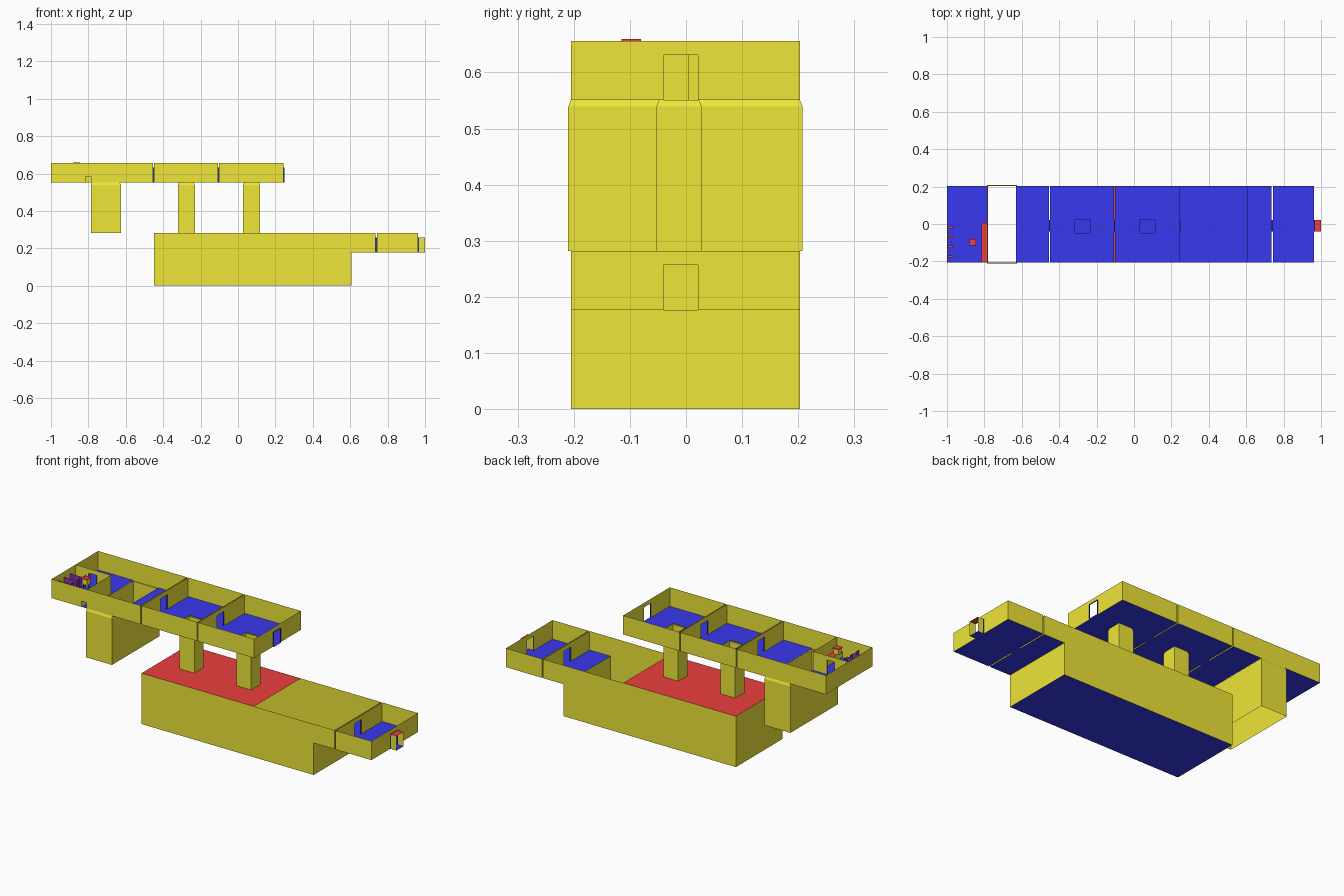
import bpy

if "Cube" in bpy.data.objects:
    bpy.data.objects.remove(bpy.data.objects["Cube"])

def mat(name, c):
    m = bpy.data.materials.new(name)
    m.diffuse_color = (*c, 1)
    m.use_nodes = True
    m.node_tree.nodes["Principled BSDF"].inputs["Base Color"].default_value = m.diffuse_color
    return m

WALL = mat("wall_yellow", (0.86, 0.79, 0.04))
FLOOR = mat("floor_blue", (0.04, 0.04, 0.86))
CEIL = mat("ceiling_red", (0.85, 0.05, 0.05))
JAMB = mat("jamb_navy", (0.03, 0.03, 0.35))
STALL = mat("stall_purple", (0.25, 0.03, 0.45))

def mesh(name, verts, faces, m):
    me = bpy.data.meshes.new(name)
    me.from_pydata(verts, [], faces)
    me.materials.append(m)
    ob = bpy.data.objects.new(name, me)
    bpy.context.collection.objects.link(ob)
    return ob

def sheet(name, axis, pos, u, v, m, holes=()):
    """Thin rectangle across one axis, with rectangular holes (u0, u1, v0, v1)."""
    us = sorted({*u, *[h[i] for h in holes for i in (0, 1)]})
    vs = sorted({*v, *[h[i] for h in holes for i in (2, 3)]})
    verts = []
    for b in vs:
        for a in us:
            p = [a, b]
            p.insert(axis, pos)
            verts.append(p)
    n, faces = len(us), []
    for j in range(len(vs) - 1):
        for i in range(n - 1):
            cu, cv = (us[i] + us[i + 1]) / 2, (vs[j] + vs[j + 1]) / 2
            if not any(h[0] < cu < h[1] and h[2] < cv < h[3] for h in holes):
                k = j * n + i
                faces.append((k, k + 1, k + 1 + n, k + n))
    return mesh(name, verts, faces, m)

def box(name, x, y, z, m):
    v = [(a, b, c) for c in z for b in y for a in x]
    f = [(0, 2, 3, 1), (4, 5, 7, 6), (0, 1, 5, 4), (1, 3, 7, 5), (3, 2, 6, 7), (2, 0, 4, 6)]
    return mesh(name, v, f, m)

DY = (-0.04, 0.021)          # doorway span in y
Y = (-0.205, 0.203)          # room span in y
UZ, LZ = (0.551, 0.656), (0.177, 0.282)

def door(z):
    return (*DY, z, z + 0.08)

def doorway(name, x0, x1, z):
    for s, y in zip(("front", "back"), DY):
        sheet(f"{name}_jamb_{s}", 1, y, (x0, x1), (z, z + 0.08), JAMB)
    sheet(name + "_lintel", 2, z + 0.08, (x0, x1), DY, JAMB)
    sheet(name + "_sill", 2, z, (x0, x1), DY, FLOOR)

def room(name, x, z, left=None, right=None, floor_holes=(), front_holes=()):
    """Open-topped room; left/right list doorway holes, None leaves that side open."""
    sheet(name + "_floor", 2, z[0], x, Y, FLOOR, floor_holes)
    sheet(name + "_front_wall", 1, Y[0], x, z, WALL, front_holes)
    sheet(name + "_back_wall", 1, Y[1], x, z, WALL)
    for side, px, holes in (("left", x[0], left), ("right", x[1], right)):
        if holes is not None:
            sheet(f"{name}_{side}_wall", 0, px, Y, z, WALL, holes)

# Upper storey rooms
shafts = [(-0.316, -0.236), (0.033, 0.113)]
SY = (-0.048, 0.023)
ud = [door(UZ[0])]
VENT = (-0.815, -0.785)
room("upper_left_room", (-1, -0.455), UZ, [], ud, [(-0.782, -0.63, *Y)],
     [(*VENT, UZ[0], UZ[0] + 0.032)])
room("upper_middle_room", (-0.448, -0.107), UZ, ud, ud, [(*shafts[0], *SY)])
room("upper_right_room", (-0.101, 0.243), UZ, ud, ud, [(*shafts[1], *SY)])
doorway("upper_door_1", -0.455, -0.448, UZ[0])
doorway("upper_door_2", -0.107, -0.101, UZ[0])
doorway("upper_door_3", 0.243, 0.249, UZ[0])

# Tapered vertical shafts
def shaft(name, x, y, bot, top, t=0.005):
    v = []
    for z, d in ((bot, 0), (top - 0.012, 0), (top, t)):
        v += [(x[0] + d, y[0] + d, z), (x[1] - d, y[0] + d, z),
              (x[1] - d, y[1] - d, z), (x[0] + d, y[1] - d, z)]
    f = [(r + i, r + (i + 1) % 4, r + 4 + (i + 1) % 4, r + 4 + i) for r in (0, 4) for i in range(4)]
    mesh(name, v, f, WALL)

for i, s in enumerate(shafts):
    shaft(f"small_shaft_{i}", (s[0] - 0.005, s[1] + 0.005), (-0.053, 0.028), LZ[1], UZ[0])
shaft("large_shaft", (-0.786, -0.626), (-0.21, 0.208), LZ[1], UZ[0])

# Lower hall, with red ceiling over its left part
HX = (-0.448, 0.608)
room("lower_hall", HX, (0, LZ[1]), [])
sheet("lower_hall_right_wall", 0, HX[1], Y, (0, LZ[0]), WALL)
sheet("lower_hall_ceiling", 2, LZ[1], (HX[0], 0.243), Y, CEIL, [(*s, *SY) for s in shafts])

# Raised ledge, end room and entry booth
ld = [door(LZ[0])]
room("ledge", (HX[1], 0.735), LZ, None, ld)
room("lower_end_room", (0.742, 0.962), LZ, ld, ld)
doorway("lower_door_1", 0.735, 0.742, LZ[0])
doorway("lower_door_2", 0.962, 0.968, LZ[0])
for s, y in zip(("front", "back"), DY):
    sheet(f"booth_{s}_wall", 1, y, (0.968, 1.0), (LZ[0], LZ[0] + 0.08), WALL)
sheet("booth_floor", 2, LZ[0], (0.968, 1.0), DY, FLOOR)
sheet("booth_ceiling", 2, LZ[0] + 0.08, (0.968, 1.0), DY, CEIL)

# Washroom partitions and low vent in the upper left room
z0, z1 = UZ
sheet("washroom_back_wall", 1, 0.005, (-1, -0.783), UZ, WALL, [(-0.915, -0.868, z0, z0 + 0.08)])
for x in (-0.915, -0.868):
    sheet("washroom_door_jamb", 0, x, (-0.001, 0.005), (z0, z0 + 0.08), JAMB)
sheet("washroom_side_wall", 0, -0.783, (Y[0], 0.005), UZ, WALL)
sheet("vent_side", 0, VENT[0], (Y[0], 0.005), (z0, z0 + 0.032), WALL)
sheet("vent_ceiling", 2, z0 + 0.032, (VENT[0], -0.783), (Y[0], 0.005), CEIL)

# Stalls and seats
for i in range(4):
    y = -0.018 - i * 0.052
    box(f"stall_seat_{i}", (-0.997, -0.97), (y - 0.006, y + 0.006), (z0, z0 + 0.03), CEIL)
    if i < 3:
        sheet(f"stall_divider_{i}", 1, y - 0.026, (-1, -0.925), (z0 + 0.01, z0 + 0.075), STALL)
    sheet(f"stall_front_{i}", 0, -0.925, (y - 0.02, y + 0.008), (z0 + 0.01, z0 + 0.075), STALL)

# Overhead hatch
box("hatch_shaft", (-0.876, -0.847), (-0.112, -0.083), (0.625, 0.655), WALL)
box("hatch_cap", (-0.879, -0.844), (-0.115, -0.08), (0.655, 0.66), CEIL)
